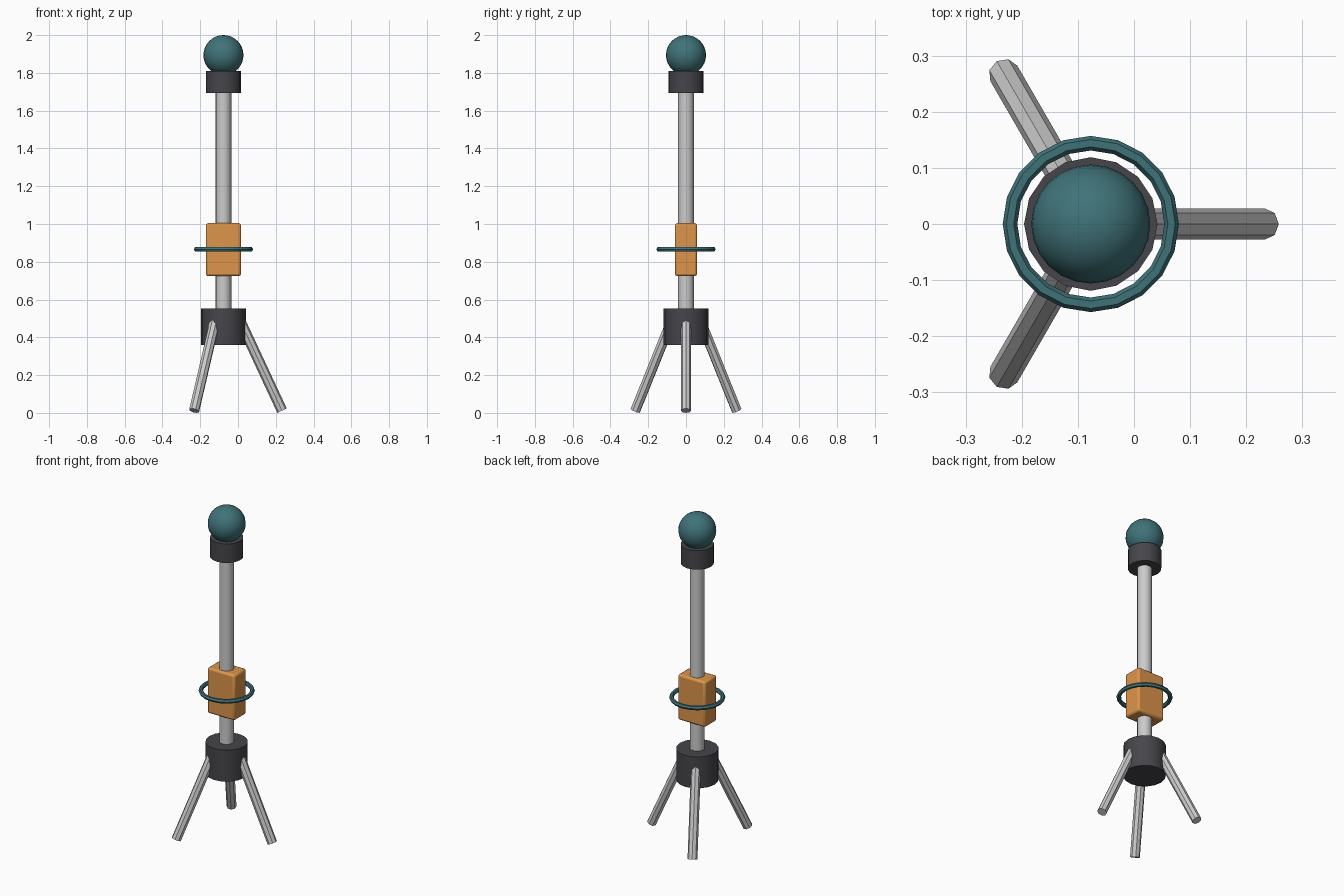
import bpy
from math import radians, cos, sin, tau
from mathutils import Vector

if "Cube" in bpy.data.objects:
    bpy.data.objects.remove(bpy.data.objects["Cube"])

CX = -0.077  # x of the vertical axis


def colour(name, rgb):
    m = bpy.data.materials.new(name)
    m.diffuse_color = (*rgb, 1)
    m.use_nodes = True
    m.node_tree.nodes["Principled BSDF"].inputs["Base Color"].default_value = m.diffuse_color
    return m


teal = colour("teal", (0.05, 0.17, 0.19))
orange = colour("orange", (0.72, 0.30, 0.07))
dark = colour("dark_grey", (0.06, 0.06, 0.07))


def finish(name, mat=None, angle=30):
    o = bpy.context.object
    o.name = name
    if mat:
        o.data.materials.append(mat)
    bpy.ops.object.shade_smooth_by_angle(angle=radians(angle))
    return o


def rod(name, a, b, radius, sides, mat=None):
    """Cylinder running from point a to point b."""
    a, b = Vector(a), Vector(b)
    d = b - a
    bpy.ops.mesh.primitive_cylinder_add(
        vertices=sides, radius=radius, depth=d.length, location=(a + b) / 2,
        rotation=(0, d.angle(Vector((0, 0, 1))), Vector((d.x, d.y, 0)).length and
                  Vector((1, 0)).angle_signed(d.xy) * -1))
    return finish(name, mat)


# Central column, hub and top collar
rod("pole", (CX, 0, 0.45), (CX, 0, 1.75), 0.0415, 16)
rod("leg_hub", (CX, 0, 0.36), (CX, 0, 0.553), 0.119, 16, dark)
rod("top_collar", (CX, 0, 1.693), (CX, 0, 1.81), 0.0935, 16, dark)

# Three splayed legs with eight sides
for i in range(3):
    c, s = cos(tau * i / 3), sin(tau * i / 3)
    rod(f"leg_{i + 1}", (CX + 0.31 * c, 0.31 * s, 0.012),
        (CX + 0.09 * c, 0.09 * s, 0.484), 0.0277, 8)

# Ball on top
bpy.ops.mesh.primitive_uv_sphere_add(segments=24, ring_count=16, radius=0.106,
                                     location=(CX, 0, 1.894))
finish("top_ball", teal)

# Rounded box clamped on the pole
bpy.ops.mesh.primitive_cube_add(size=1, location=(CX, 0, 0.864))
box = bpy.context.object
box.scale = (0.186, 0.117, 0.28)
bpy.ops.object.transform_apply(location=False, rotation=False, scale=True)
bev = box.modifiers.new("rounded_edges", "BEVEL")
bev.width = 0.012
bev.segments = 2
finish("control_box", orange)

# Ring around the box
bpy.ops.mesh.primitive_torus_add(major_segments=20, minor_segments=6,
                                 major_radius=0.144, minor_radius=0.013,
                                 location=(CX, 0, 0.866))
finish("ring", teal)
